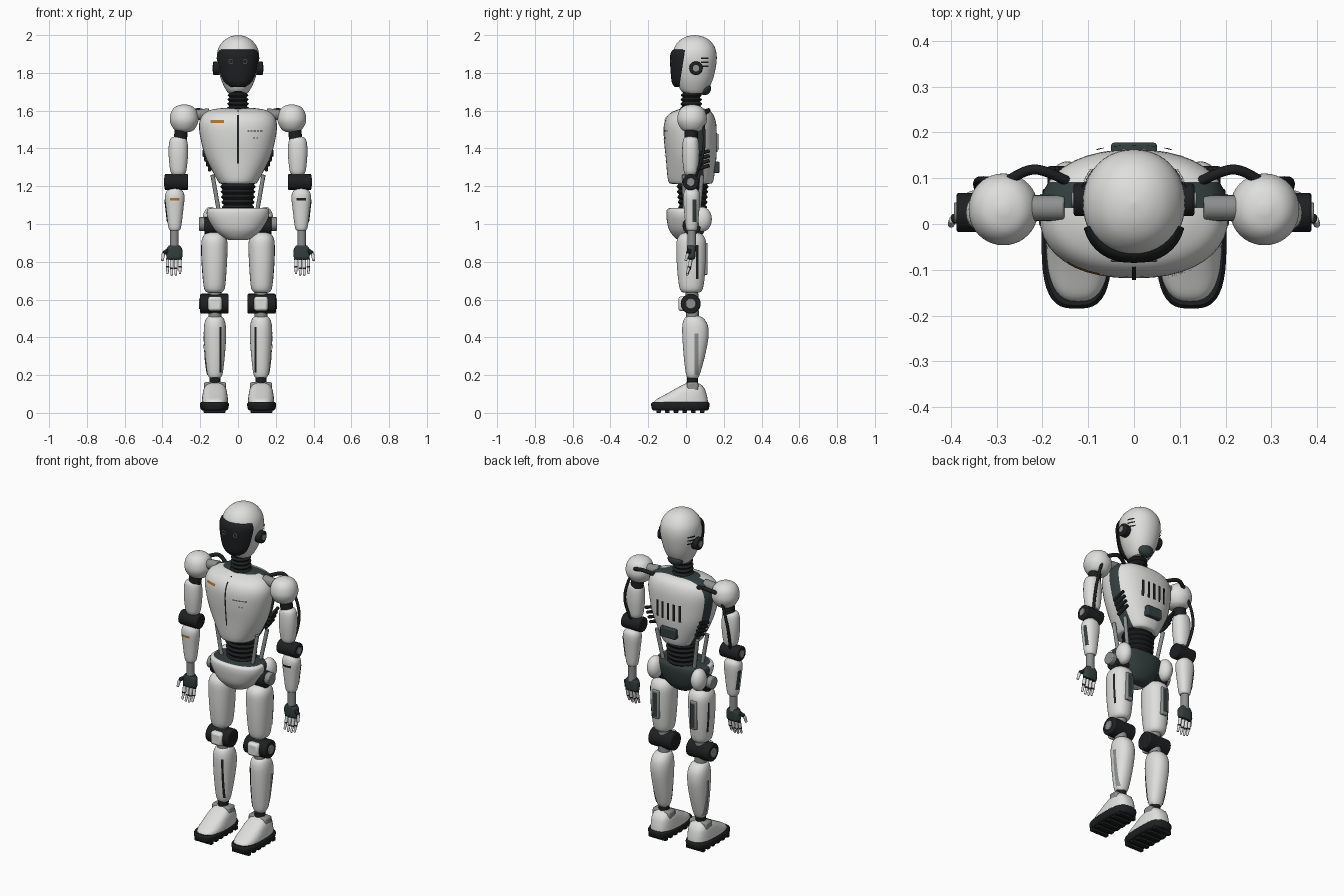
import bpy, bmesh, math
from mathutils import Vector, Matrix
from mathutils.bvhtree import BVHTree

if "Cube" in bpy.data.objects:
    bpy.data.objects.remove(bpy.data.objects["Cube"])

def material(name, *rgb):
    m = bpy.data.materials.new(name)
    m.use_nodes = True
    m.diffuse_color = (*rgb, 1)
    m.node_tree.nodes["Principled BSDF"].inputs["Base Color"].default_value = (*rgb, 1)
    return m

WHITE = material("white shell", .74, .74, .73)
BLACK = material("black rubber", .013, .014, .015)
SLATE = material("dark slate", .035, .05, .05)
GREY = material("grey metal", .27, .28, .28)
ORANGE = material("orange", .42, .17, .03)
UP = Vector((0, 0, 1))
FRONT, BACK = Vector((0, -1, 0)), Vector((0, 1, 0))
parts = []

def finish(name, bm, *mats, bevel=0):
    bmesh.ops.recalc_face_normals(bm, faces=bm.faces)
    me = bpy.data.meshes.new(name)
    bm.to_mesh(me)
    bm.free()
    ob = bpy.data.objects.new(name, me)
    bpy.context.collection.objects.link(ob)
    for m in mats:
        me.materials.append(m)
    if bevel:
        mod = ob.modifiers.new("bevel", "BEVEL")
        mod.width, mod.segments, mod.limit_method = bevel, 2, "ANGLE"
    parts.append(ob)
    return ob

def loft(name, mats, cx, secs, n=2.2, cuts=(), rule=None, trim=None, sides=40, steps=4):
    """Smooth stack of superellipse rings; each section is (z, rx, ry, cy)."""
    P = [Vector(s) for s in secs]
    P = [P[0]] + P + [P[-1]]
    path = []
    for a, b, c, d in zip(P, P[1:], P[2:], P[3:]):
        for i in range(steps):
            t = i / steps
            path.append(b + (c - a) * t / 2 + (a - b * 2.5 + c * 2 - d / 2) * t * t
                        + (b * 3 - a - c * 3 + d) * t ** 3 / 2)
    path.append(P[-1])
    bm, rings = bmesh.new(), []
    for z, rx, ry, cy in path:
        ring = []
        for k in range(sides):
            a = math.tau * k / sides
            x, y = (math.copysign(abs(f) ** (2 / n), f) for f in (math.cos(a), math.sin(a)))
            ring.append(bm.verts.new((cx + rx * x, cy + ry * y, z)))
        rings.append(ring)
    for lo, hi in zip(rings, rings[1:]):
        for k in range(sides):
            j = (k + 1) % sides
            bm.faces.new((lo[k], lo[j], hi[j], hi[k]))
    bm.faces.new(rings[0])
    bm.faces.new(rings[-1])
    for co, no in cuts:
        bmesh.ops.bisect_plane(bm, geom=bm.verts[:] + bm.edges[:] + bm.faces[:], plane_co=co, plane_no=no)
    if trim:
        bmesh.ops.bisect_plane(bm, geom=bm.verts[:] + bm.edges[:] + bm.faces[:], plane_co=trim[0],
                               plane_no=trim[1], clear_outer=True)
        bmesh.ops.holes_fill(bm, edges=[e for e in bm.edges if e.is_boundary], sides=0)
    if rule:
        bm.normal_update()
        for f in bm.faces:
            f.material_index = rule(f.calc_center_median())
    return finish(name, bm, *mats)

def rod(name, mat, a, b, r, bevel=0, r2=None):
    a, b = Vector(a), Vector(b)
    bm = bmesh.new()
    M = Matrix.Translation((a + b) / 2) @ UP.rotation_difference(b - a).to_matrix().to_4x4()
    bmesh.ops.create_cone(bm, cap_ends=True, segments=24, radius1=r, radius2=r2 or r, depth=(b - a).length, matrix=M)
    return finish(name, bm, mat, bevel=bevel)

def box(name, mat, centre, size, bevel=.006):
    bm = bmesh.new()
    bmesh.ops.create_cube(bm, size=1, matrix=Matrix.Translation(centre) @ Matrix.Diagonal((*size, 1)))
    return finish(name, bm, mat, bevel=bevel)

def ball(name, mat, centre, radii):
    bm = bmesh.new()
    bmesh.ops.create_uvsphere(bm, u_segments=24, v_segments=14, radius=1,
                              matrix=Matrix.Translation(centre) @ Matrix.Diagonal((*radii, 1)))
    return finish(name, bm, mat)

def plate(name, mat, target, centre, w, h, facing, lift=.004):
    """Thin rectangle projected on to a curved part."""
    me = target.data
    tree = BVHTree.FromPolygons([v.co for v in me.vertices], [p.vertices[:] for p in me.polygons])
    bm = bmesh.new()
    bmesh.ops.create_grid(bm, x_segments=4, y_segments=10, size=.5)
    for v in bm.verts[:]:
        start = Vector(centre) + UP.cross(facing) * v.co.x * w + UP * v.co.y * h + facing
        hit = tree.ray_cast(start, -facing)[0]
        if hit:
            v.co = hit + facing * lift
        else:
            bm.verts.remove(v)
    return finish(name, bm, mat)

def hose(name, mat, points, r):
    cu = bpy.data.curves.new(name, "CURVE")
    cu.dimensions, cu.bevel_depth, cu.bevel_resolution = "3D", r, 3
    sp = cu.splines.new("NURBS")
    sp.points.add(len(points) - 1)
    for p, co in zip(sp.points, points):
        p.co = (*co, 1)
    sp.order_u, sp.use_endpoint_u = 3, True
    cu.materials.append(mat)
    bpy.context.collection.objects.link(bpy.data.objects.new(name, cu))

def bellows(name, z0, z1, count, r0, r1, depth, cy):
    secs = []
    for i in range(count * 2 + 1):
        t = i / (count * 2)
        r = r0 + (r1 - r0) * t - (i % 2) * .01
        secs.append((z0 + (z1 - z0) * t, r, r * depth, cy))
    return loft(name, [BLACK], 0, secs, 2)

# Head, visor and neck
head = loft("head", [WHITE], 0, [(1.69, .048, .05, .045), (1.71, .064, .072, .043), (1.76, .088, .095, .045),
    (1.82, .104, .11, .046), (1.88, .112, .117, .046), (1.93, .104, .109, .046), (1.97, .076, .082, .046),
    (1.992, .04, .044, .046), (2, .002, .002, .046)], 2.1)
loft("visor", [BLACK], 0, [(1.725, .045, .07, .01), (1.75, .082, .095, .02), (1.8, .104, .111, .03),
    (1.88, .114, .115, .03), (1.915, .107, .106, .03), (1.926, .09, .09, .03)], 2.3,
    trim=((0, -.005, 1.92), (0, 1, -.16)))
ball("head_rear_block", SLATE, (0, .098, 1.718), (.048, .035, .036))
bellows("neck", 1.59, 1.705, 5, .06, .054, 1, .028)

# Torso shells with a dark band between them
torso = loft("torso", [WHITE, SLATE], 0, [(1.213, .09, .1, .025), (1.23, .108, .12, .025), (1.35, .17, .134, .027),
    (1.45, .198, .14, .023), (1.53, .206, .138, .022), (1.58, .185, .118, .026), (1.605, .14, .08, .035),
    (1.613, .09, .045, .035)], 2.3, cuts=[((0, .035, 0), BACK), ((0, .092, 0), BACK)],
    rule=lambda c: int(.035 < c.y < .092 or c.z > 1.61))
plate("chest_seam", BLACK, torso, (0, 0, 1.46), .008, .28, FRONT)
plate("chest_label", ORANGE, torso, (-.11, 0, 1.543), .07, .014, FRONT)
for i in range(5):
    plate("chest_dash", BLACK, torso, (.055 + i * .017, 0, 1.492), .012, .006, FRONT)
    plate("back_vent", BLACK, torso, (i * .037 - .074, 0, 1.43), .015, .1, BACK, .009)
for x in (.085, .102):
    plate("chest_dot", GREY, torso, (x, 0, 1.455), .009, .009, FRONT)
box("back_port", SLATE, (0, .16, 1.3), (.1, .035, .06))
bellows("waist", 1.06, 1.225, 6, .083, .096, .9, .035)

# Pelvis with white front and dark rear
loft("pelvis", [WHITE, SLATE], 0, [(.915, .05, .05, .01), (.93, .08, .07, .008), (.97, .125, .095, .005),
    (1.03, .16, .108, .005), (1.07, .165, .108, .005), (1.083, .152, .096, .005), (1.085, .13, .08, .005)], 2.3,
    cuts=[((0, .01, 0), BACK)], rule=lambda c: int(c.y > .01 or c.z > 1.084))

for s, side in ((1, "left_"), (-1, "right_")):
    OUT = Vector((s, 0, 0))

    # Face details
    bpy.ops.mesh.primitive_torus_add(location=(s * .037, -.08, 1.86), rotation=(math.pi / 2, 0, 0),
                                     major_radius=.011, minor_radius=.003, major_segments=24, minor_segments=8)
    eye = bpy.context.object
    eye.name = side + "eye"
    eye.data.materials.append(GREY)
    parts.append(eye)
    rod(side + "ear", BLACK, (s * .09, .053, 1.825), (s * .132, .053, 1.825), .036, .006)
    rod(side + "ear_hub", GREY, (s * .13, .053, 1.825), (s * .136, .053, 1.825), .017)
    for i in range(3):
        plate(side + "head_bar", BLACK, head, (0, .1, 1.836 + i * .021), .04, .008, OUT, .007)

    # Ribs, struts and shoulder
    for i in range(4):
        z = 1.285 + i * .026
        x = s * (.15 + i * .01)
        rod(side + "rib", BLACK, (x, .045, z), (x, .125, z + .025), .009, .003)
    for y in (-.01, .085):
        rod(side + "waist_strut", GREY, (s * .135, y, 1.26), (s * .102, y * .8, 1.07), .011)
    rod(side + "shoulder_axle", GREY, (s * .15, .035, 1.585), (s * .24, .035, 1.575), .028, .004)
    loft(side + "shoulder", [WHITE], s * .285, [(z, r, r * 1.03, .032) for z, r in ((1.487, .03), (1.5, .053),
        (1.53, .071), (1.56, .076), (1.597, .067), (1.622, .045), (1.633, .01))], 2.05)
    hose(side + "shoulder_hose", BLACK, [(s * .28, .09, 1.58), (s * .24, .12, 1.6), (s * .19, .118, 1.605),
                                         (s * .13, .085, 1.575)], .011)
    hose(side + "arm_hose", BLACK, [(s * .3, .09, 1.54), (s * .33, .1, 1.47), (s * .35, .09, 1.35),
                                    (s * .33, .05, 1.25)], .008)

    # Arm
    rod(side + "shoulder_joint", BLACK, (s * .305, .028, 1.445), (s * .3, .028, 1.505), .035)
    loft(side + "upper_arm", [WHITE], s * .316, [(1.262, .032, .03, .025), (1.285, .043, .038, .025),
        (1.36, .051, .045, .025), (1.42, .05, .044, .025), (1.452, .041, .037, .025), (1.463, .02, .02, .025)])
    rod(side + "elbow", BLACK, (s * .265, .025, 1.222), (s * .388, .025, 1.222), .043, .006)
    rod(side + "elbow_hub", GREY, (s * .386, .025, 1.222), (s * .393, .025, 1.222), .022, .002)
    forearm = loft(side + "forearm", [WHITE], s * .335, [(.965, .024, .024, .03), (.985, .034, .032, .03),
        (1.08, .046, .041, .03), (1.14, .052, .045, .03), (1.17, .045, .04, .03), (1.19, .025, .025, .028)])
    plate(side + "forearm_label", ORANGE if s < 0 else BLACK, forearm, (s * .336, 0, 1.13), .05, .013, FRONT)
    plate(side + "forearm_panel", SLATE, forearm, (0, .045, 1.07), .02, .12, OUT)
    rod(side + "wrist", GREY, (s * .337, .03, .87), (s * .337, .03, .975), .023, .003)

    # Hand
    loft(side + "palm", [SLATE], s * .337, [(.812, .034, .014, .028), (.825, .042, .021, .028),
        (.865, .042, .024, .028), (.885, .03, .022, .028)], 3)
    for i in range(4):
        x = s * (.307 + i * .022)
        drop = .008 if i in (1, 2) else 0
        knuckle, middle, tip = (x, .026, .812), (x, .018, .773 - drop), (x, .004, .735 - drop)
        rod(side + "finger_base", WHITE, knuckle, middle, .009, .002)
        rod(side + "finger_tip", WHITE, middle, tip, .008, .003, .006)
        for p in (knuckle, middle):
            ball(side + "finger_joint", BLACK, p, (.0095, .0095, .0095))
    rod(side + "thumb_base", BLACK, (s * .37, .02, .86), (s * .395, .01, .845), .011, .003)
    rod(side + "thumb", WHITE, (s * .395, .01, .845), (s * .4, -.002, .805), .009, .003, .007)

    # Hip and thigh
    rod(side + "hip_joint", BLACK, (s * .09, .03, .99), (s * .178, .03, .99), .048, .005)
    rod(side + "hip_axle", GREY, (s * .165, .03, 1), (s * .207, .03, 1), .036, .005)
    ball(side + "hip_pod", WHITE, (s * .145, .085, 1.025), (.042, .052, .066))
    thigh = loft(side + "thigh", [WHITE], s * .125, [(.637, .038, .045, .028), (.66, .055, .062, .028),
        (.75, .064, .074, .028), (.85, .069, .079, .028), (.915, .067, .076, .028), (.948, .048, .053, .028),
        (.957, .02, .02, .028)])
    plate(side + "thigh_slot", BLACK, thigh, (0, .06, .8), .012, .18, OUT)
    box(side + "thigh_rear_panel", GREY, (s * .125, .1, .815), (.042, .03, .17))
    plate(side + "thigh_vent", SLATE, parts[-1], (s * .125, 0, .815), .028, .145, BACK)

    # Knee and shin
    rod(side + "knee", BLACK, (s * .05, .025, .578), (s * .2, .025, .578), .053, .007)
    rod(side + "knee_hub", GREY, (s * .198, .025, .578), (s * .206, .025, .578), .028, .003)
    box(side + "knee_cap", WHITE, (s * .122, -.015, .578), (.074, .052, .078), .014)
    rod(side + "knee_link", GREY, (s * .122, .035, .49), (s * .122, .03, .66), .034)
    shin = loft(side + "shin", [WHITE], s * .122, [(.183, .028, .027, .036), (.21, .041, .038, .037),
        (.3, .052, .056, .044), (.4, .059, .069, .05), (.465, .057, .067, .048), (.503, .044, .048, .042),
        (.515, .02, .02, .04)])
    plate(side + "shin_slot", BLACK, shin, (s * .093, 0, .335), .011, .24, FRONT)
    plate(side + "shin_strip", GREY, shin, (0, .055, .31), .022, .22, OUT)

    # Foot
    rod(side + "ankle", BLACK, (s * .122, .033, .13), (s * .122, .035, .2), .03)
    box(side + "ankle_bracket", GREY, (s * .122, .035, .138), (.118, .06, .05), .01)
    loft(side + "foot", [WHITE], s * .122, [(.048, .07, .145, -.028), (.07, .069, .137, -.022),
        (.095, .066, .112, -.002), (.125, .06, .08, .02), (.148, .047, .05, .032), (.16, .028, .025, .035)], 2.7)
    loft(side + "sole", [BLACK], s * .125, [(.013, .062, .142, -.03), (.02, .072, .15, -.03),
        (.046, .077, .155, -.03), (.057, .07, .148, -.03)], 3)
    for i in range(6):
        box(side + "tread", BLACK, (s * .125, -.145 + i * .046, .011), (.115, .024, .022), .003)

# Smooth shading with sharp edges kept
bpy.ops.object.select_all(action="DESELECT")
for ob in parts:
    ob.select_set(True)
bpy.context.view_layer.objects.active = parts[0]
bpy.ops.object.shade_smooth_by_angle(angle=math.radians(40))
